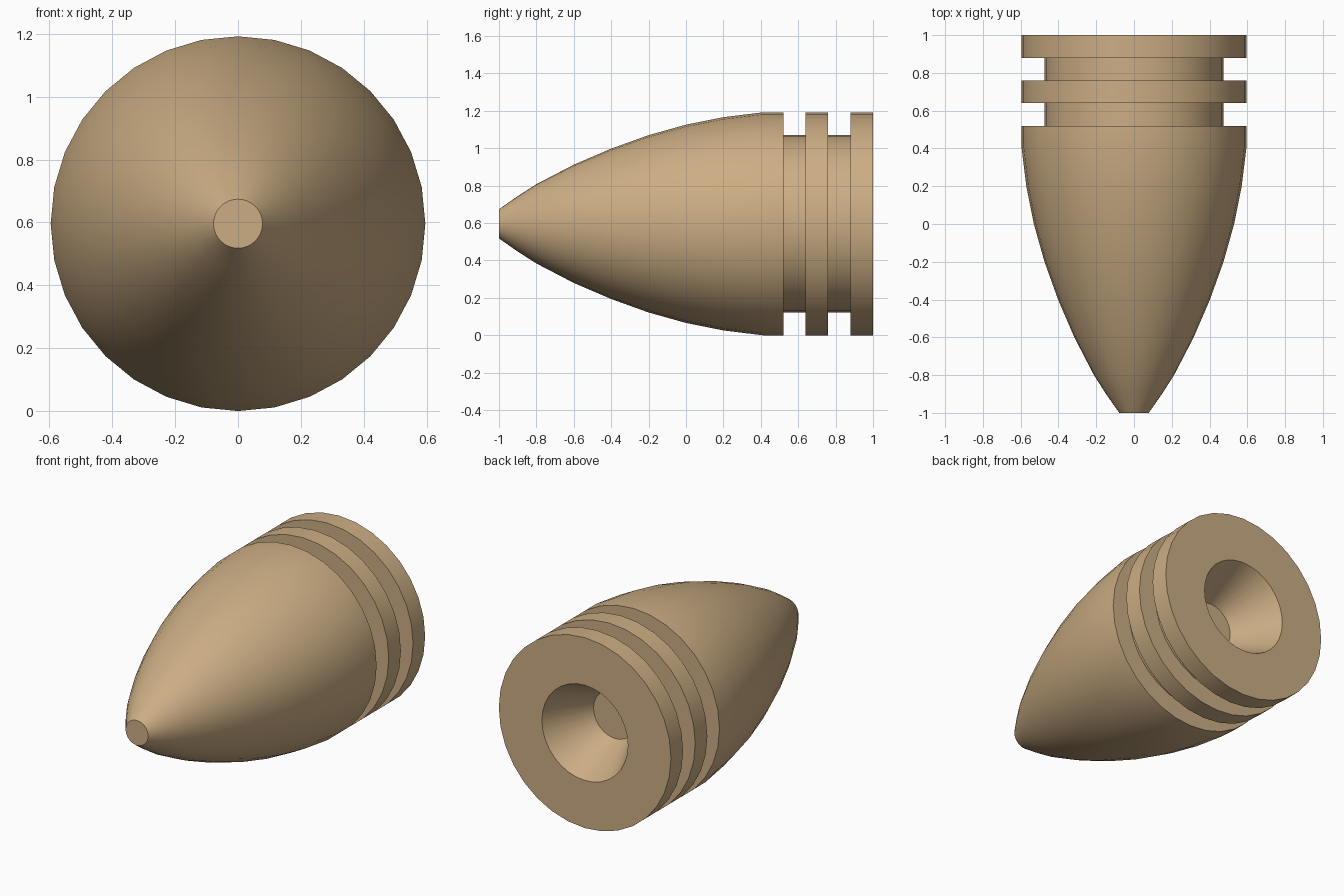
import bpy
import bmesh
import math

if "Cube" in bpy.data.objects:
    bpy.data.objects.remove(bpy.data.objects["Cube"])

SIDES = 32
R = 0.596       # outer radius, also the height of the axis
GROOVE = 0.475  # radius at the bottom of the grooves

# (radius, y) profile from nose tip to the floor of the rear socket
nose = [(0.078, -1), (0.148, -0.9), (0.212, -0.8), (0.316, -0.6), (0.402, -0.4),
        (0.474, -0.2), (0.53, 0), (0.57, 0.2), (R, 0.41)]
bands = [(R, 0.52), (GROOVE, 0.52), (GROOVE, 0.64), (R, 0.64),
         (R, 0.76), (GROOVE, 0.76), (GROOVE, 0.88), (R, 0.88), (R, 1.0)]
socket = [(0.298, 1.0), (0.15, 0.70)]
profile = nose + bands + socket

# Lathe the profile around the y axis and close both ends
bm = bmesh.new()
rings = []
for r, y in profile:
    rings.append([bm.verts.new((r * math.sin(2 * math.pi * i / SIDES), y,
                                R + r * math.cos(2 * math.pi * i / SIDES)))
                  for i in range(SIDES)])
for a, b in zip(rings, rings[1:]):
    for i in range(SIDES):
        j = (i + 1) % SIDES
        bm.faces.new((a[i], a[j], b[j], b[i]))
bm.faces.new(rings[0])
bm.faces.new(rings[-1])
bmesh.ops.recalc_face_normals(bm, faces=bm.faces)

mesh = bpy.data.meshes.new("pointed_slug")
bm.to_mesh(mesh)
bm.free()
slug = bpy.data.objects.new("pointed_slug", mesh)
bpy.context.collection.objects.link(slug)

# Single tan colour
tan = bpy.data.materials.new("tan")
tan.diffuse_color = (0.60, 0.42, 0.23, 1)
tan.use_nodes = True
tan.node_tree.nodes["Principled BSDF"].inputs["Base Color"].default_value = tan.diffuse_color
mesh.materials.append(tan)

# Smooth round surfaces, sharp band edges
bpy.context.view_layer.objects.active = slug
slug.select_set(True)
bpy.ops.object.shade_smooth_by_angle(angle=math.radians(30))
